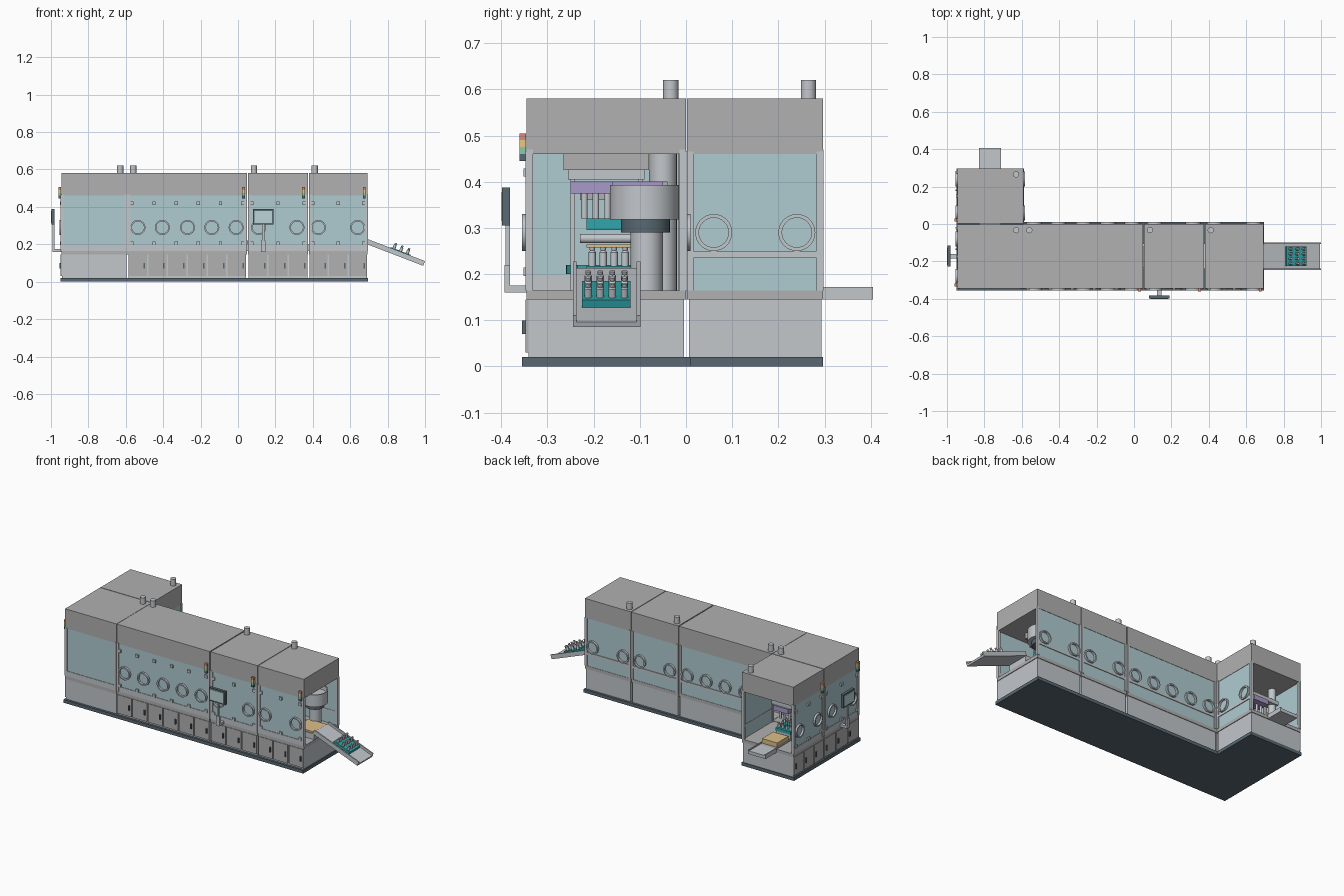
import bpy, bmesh, math
from mathutils import Matrix, Vector

if "Cube" in bpy.data.objects:
    bpy.data.objects.remove(bpy.data.objects["Cube"])


def mat(name, *c):
    m = bpy.data.materials.new(name)
    m.diffuse_color = (*c, 1)
    m.use_nodes = True
    m.node_tree.nodes["Principled BSDF"].inputs["Base Color"].default_value = m.diffuse_color
    return m


ROOF = mat("roof_grey", .44, .44, .44)
PANEL = mat("panel_grey", .54, .57, .60)
GLASS = mat("pale_glass", .43, .60, .64)
DARK = mat("dark_slate", .10, .14, .17)
TEAL = mat("teal", .03, .38, .40)
LILAC = mat("lilac", .40, .32, .58)
TAN = mat("tan", .72, .52, .25)
RED, AMBER, GREEN = mat("red", .7, .25, .2), mat("amber", .8, .6, .2), mat("green", .25, .6, .4)
SCREEN = mat("screen", .5, .66, .68)


def finish(name, bm, m, M=None):
    bmesh.ops.recalc_face_normals(bm, faces=bm.faces)
    me = bpy.data.meshes.new(name)
    bm.to_mesh(me)
    bm.free()
    ob = bpy.data.objects.new(name, me)
    bpy.context.collection.objects.link(ob)
    me.materials.append(m)
    if M:
        ob.matrix_world = M
    return ob


def box(name, x0, x1, y0, y1, z0, z1, m=PANEL, M=None):
    bm = bmesh.new()
    size = Matrix.Diagonal((abs(x1 - x0), abs(y1 - y0), z1 - z0, 1))
    mid = Matrix.Translation(((x0 + x1) / 2, (y0 + y1) / 2, (z0 + z1) / 2))
    bmesh.ops.create_cube(bm, size=1, matrix=mid @ size)
    return finish(name, bm, m, M)


def lathe(name, profile, centre, axis=(0, 0, 1), m=PANEL, n=32, closed=False, M=None):
    """Revolve (radius, height) points around an axis."""
    bm = bmesh.new()
    T = Matrix.Translation(centre) @ Vector((0, 0, 1)).rotation_difference(Vector(axis)).to_matrix().to_4x4()
    rings = [[bm.verts.new(T @ Vector((r * math.cos(2 * math.pi * i / n), r * math.sin(2 * math.pi * i / n), h)))
              for i in range(n)] for r, h in profile]
    for a, b in list(zip(rings, rings[1:])) + ([(rings[-1], rings[0])] if closed else []):
        for i in range(n):
            f = bm.faces.new((a[i], a[(i + 1) % n], b[(i + 1) % n], b[i]))
            f.smooth = True
    if not closed:
        bm.faces.new(rings[0])
        bm.faces.new(rings[-1])
    for e in bm.edges:
        if len(e.link_faces) == 2:
            bm.normal_update()
            break
    for e in bm.edges:
        e.smooth = e.calc_face_angle(0) < .6
    return finish(name, bm, m, M)


def cyl(name, r, h, centre, axis=(0, 0, 1), m=PANEL, n=32, M=None):
    return lathe(name, [(r, 0), (r, h)], centre, axis, m, n, M=M)


# Facade frames: position along the wall, distance outward, height -> world
SIDES = {"front": (lambda u, d: (u, -.345 - d), (0, -1, 0)), "back": (lambda u, d: (u, d), (0, 1, 0)),
         "left": (lambda u, d: (-.945 - d, u), (-1, 0, 0)), "right": (lambda u, d: (-.592 + d, u), (1, 0, 0))}


def fbox(side, name, u0, u1, d0, d1, z0, z1, m=PANEL):
    f = SIDES[side][0]
    (xa, ya), (xb, yb) = f(u0, d0), f(u1, d1)
    return box(f"{side}_{name}", xa, xb, ya, yb, z0, z1, m)


def facade(side, u0, u1, ports=(), doors=0, knobs=0, tower=None):
    """Glazed wall with posts, glove ports, cupboard doors, knobs and light tower."""
    fbox(side, "glass", u0, u1, -.008, -.002, .165, .46, GLASS)
    for u in (u0, u1 - .014):
        fbox(side, "post", u, u + .014, -.014, .003, .165, .465)
    if side in ("front", "left"):
        fbox(side, "sill", u0, u1, -.01, .001, .165, .197)
    else:
        fbox(side, "rail", u0, u1, -.01, .002, .235, .25)
    f, axis = SIDES[side]
    for u in ports:
        lathe(f"{side}_glove_port", [(.032, 0), (.032, .012), (.040, .012), (.040, 0)],
              (*f(u, -.002), .29), axis, closed=True)
    w = (u1 - u0) / max(doors, 1)
    for i in range(doors):
        a = u0 + i * w
        fbox(side, "door", a + .004, a + w - .004, -.006, .003, .03, .145, ROOF)
        h = a + w - .022
        fbox(side, "door_handle", h, h + .008, .003, .010, .07, .10, DARK)
    for i in range(knobs):
        u = u0 + .022 + i * (u1 - u0 - .044) / (knobs - 1)
        for z in (.205, .42):
            fbox(side, "latch", u - .009, u + .009, -.002, .007, z - .009, z + .009)
    if tower is not None:
        for z0, z1, m in ((.445, .46, DARK), (.46, .475, GREEN), (.475, .49, AMBER), (.49, .505, RED)):
            fbox(side, "light_tower", tower - .008, tower + .008, .001, .015, z0, z1, m)


def operator_panel(side, u):
    fbox(side, "panel_bracket", u - .012, u + .012, 0, .048, .16, .175)
    fbox(side, "panel_foot", u - .012, u + .012, .036, .048, .16, .22)
    fbox(side, "panel_stem", u - .006, u + .006, .036, .046, .21, .34)
    fbox(side, "panel_housing", u - .056, u + .056, .036, .053, .305, .388, DARK)
    fbox(side, "panel_screen", u - .046, u + .046, .053, .055, .315, .378, SCREEN)


# Plinths, cabinets, worktops and roofs of the five modules
modules = [(-.945, -.592, -.345, -.002), (-.945, -.592, .002, .297),
           (-.59, .047, -.345, 0), (.053, .375, -.345, 0), (.379, .693, -.345, 0)]
for x0, x1, y0, y1 in modules:
    box("plinth", x0 - .004, x1 + .003, y0 - .01, min(y1 + .01, .297), 0, .02, DARK)
    box("cabinet", x0 + .004, x1 - .004, y0 + .004, y1 - .004, .02, .145)
    box("worktop", x0, x1, y0, y1, .145, .165, ROOF)
    box("roof_housing", x0, x1, y0, y1, .46, .58, ROOF)
for x, y in ((-.63, .265), (-.63, -.033), (-.56, -.033), (.085, -.033), (.41, -.033)):
    cyl("exhaust_pipe", .0165, .04, (x, y, .58))

# Walls
five = (-.535, -.405, -.27, -.14, -.01)
facade("front", -.945, -.592)
facade("front", -.59, .047, five, 6, 6, .03)
facade("front", .053, .375, (.11, .315), 3, 3, .35)
facade("front", .379, .693, (.43, .64), 3, 3, .675)
facade("back", -.59, .047, five)
facade("back", .053, .375, (.11, .315))
facade("back", .379, .693, (.43, .64))
facade("left", -.345, -.002, (-.28, -.08), 3, 3, -.325)
facade("left", .002, .297, (.06, .24), 3, 3, .022)
facade("right", .002, .297, (.06, .24))
operator_panel("front", .135)
operator_panel("left", -.172)

# Frames of the two open ends
for y in (-.345, -.014):
    box("exit_end_post", .68, .694, y, y + .014, .165, .47)
for x in (-.945, -.606):
    box("entry_end_post", x, x + .014, .284, .298, .165, .47)


def rack(name, x0, x1, y0, y1, z, nx, ny, M=None, h=.045, r=.008):
    box(name, x0, x1, y0, y1, z, z + .018, TEAL, M)
    for i in range(nx):
        for j in range(ny):
            c = (x0 + (i + .5) * (x1 - x0) / nx, y0 + (j + .5) * (y1 - y0) / ny, z + .01)
            lathe("vial", [(r, 0), (r, h * .62), (r * .6, h * .68), (r * .75, h * .72), (r * .75, h * .85)],
                  c, n=12, M=M)


# Sloping exit chute with a rack of vials
S = Matrix.Translation((.69, 0, .213)) @ Matrix.Rotation(math.radians(21), 4, 'Y')
box("exit_chute", 0, .326, -.24, -.105, -.012, 0, PANEL, S)
for y in (-.245, -.107):
    box("chute_side", 0, .326, y, y + .008, -.012, .015, PANEL, S)
rack("exit_rack", .128, .242, -.225, -.12, .001, 3, 4, S)

# Entry conveyor with tray and rack
box("entry_conveyor", -.83, -.71, -.1, .405, .145, .165)
for x in (-.83, -.716):
    box("entry_conveyor_rail", x, x + .006, 0, .405, .145, .172)
box("entry_tray", -.822, -.718, .17, .28, .167, .195, TAN)
rack("entry_rack", -.822, -.718, .04, .15, .195, 4, 3)
box("entry_rack_stand", -.82, -.72, .045, .145, .165, .195)
cyl("loader_column", .022, .295, (-.88, .13, .165))
box("loader_arm", -.9, -.7, .1, .16, .36, .385)
box("loader_gripper", -.82, -.72, .09, .17, .33, .36, LILAC)
for x in (-.80, -.77, -.74):
    cyl("gripper_finger", .007, .06, (x, .13, .27))

# Transfer line inside the tunnel
box("line_conveyor", -.9, .69, -.24, -.105, .165, .20)
box("exit_tray", .56, .69, -.235, -.11, .20, .21, TAN)
rack("filling_rack", .42, .52, -.215, -.12, .20, 3, 4, h=.06)
box("line_cross_link", .02, .08, -.235, -.12, .20, .22, TEAL)

# Gantry above the line
box("gantry_top", .46, .56, -.265, -.08, .425, .46, ROOF)
box("gantry_bar", .47, .55, -.255, -.09, .405, .425)
box("filling_head", .44, .54, -.25, -.05, .375, .40, LILAC)
for y in (-.22, -.195, -.17, -.145):
    cyl("filling_needle", .007, .055, (.50, y, .32))
box("needle_plate", .45, .54, -.215, -.12, .295, .32, TEAL)
cyl("cross_roller", .01, .11, (.48, -.23, .277), (0, 1, 0))
box("roller_tray", .45, .53, -.215, -.12, .258, .264, TAN)
for y in (-.25, -.104):
    box("gantry_leg", .49, .51, y, y + .01, .165, .41)

# Feeder bowl on a column
cyl("bowl_column", .035, .125, (.59, -.085, .165))
cyl("bowl_drive", .053, .03, (.59, -.088, .29), m=DARK)
lathe("feeder_bowl", [(.075, 0), (.075, .075), (.068, .075), (.066, .05)], (.59, -.09, .318), n=48)
box("bowl_outlet", .53, .60, -.16, -.05, .393, .40, LILAC)

# Stations in the other modules
for x in (-.45, -.2, .2):
    cyl("station_column", .03, .295, (x, -.05, .165))
    box("station_head", x - .06, x + .06, -.23, -.04, .36, .40, ROOF)
cyl("corner_turntable", .09, .02, (-.77, -.17, .20), m=TEAL)
